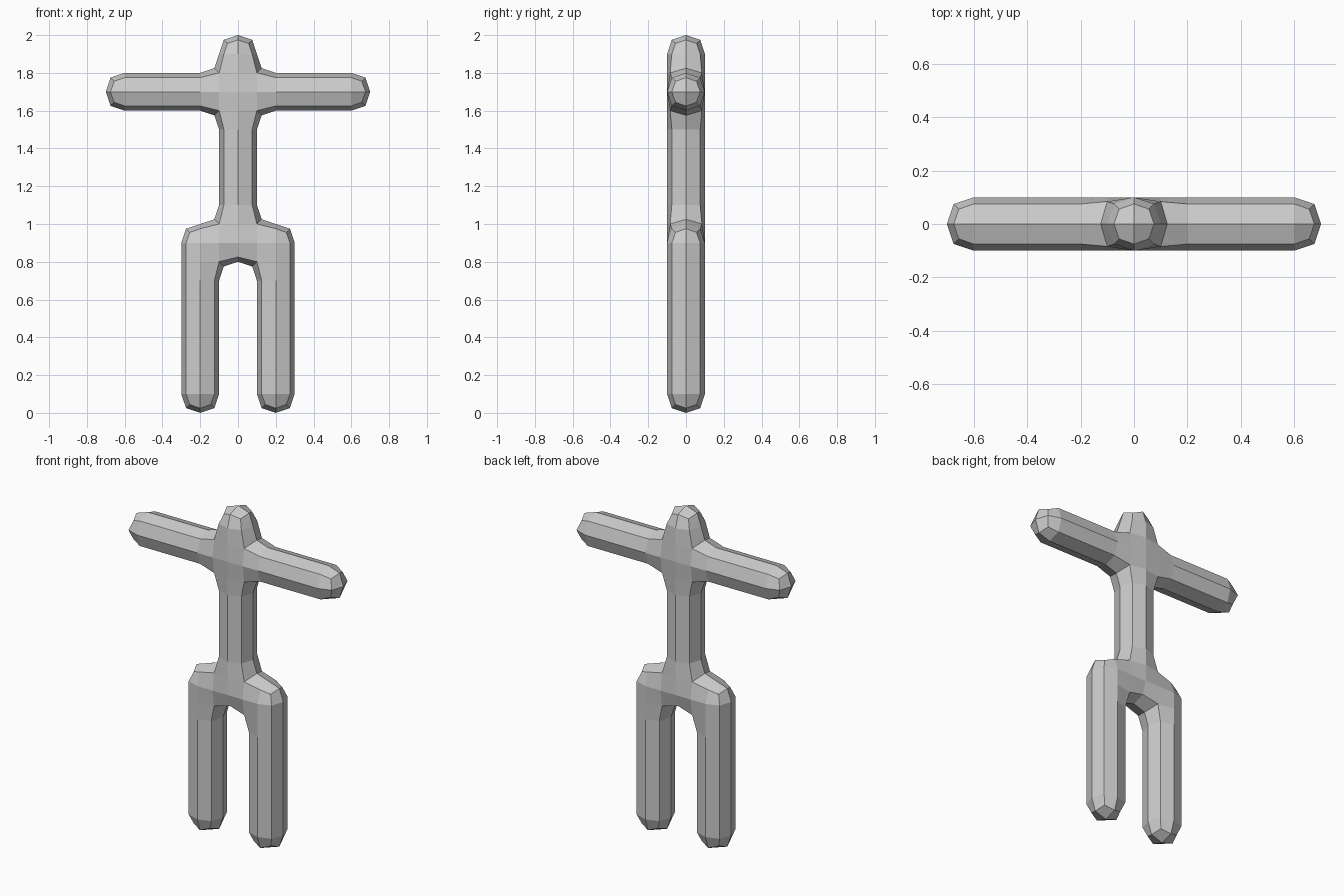
import bpy
import bmesh
from mathutils import Vector

if "Cube" in bpy.data.objects:
    bpy.data.objects.remove(bpy.data.objects["Cube"])

S = 0.2  # block size of the control cage

# Body parts as columns / rows of blocks (x index, z index)
legs = {(x, z) for x in (-1, 1) for z in range(4)}
hips = {(x, 4) for x in (-1, 0, 1)}
torso = {(0, z) for z in range(5, 8)}
arms = {(x, 8) for x in range(-3, 4)}
head = {(0, 9)}
blocks = legs | hips | torso | arms | head

# Skin the outside of the block layout with quads
bm = bmesh.new()
X, Y, Z = Vector((1, 0, 0)), Vector((0, 1, 0)), Vector((0, 0, 1))
for x, z in sorted(blocks):
    centre = Vector((x, 0, z + 0.5)) * S
    for n, u, v in ((X, Y, Z), (Y, Z, X), (Z, X, Y)):
        for s in (1, -1):
            if n != Y and (x + s * int(n.x), z + s * int(n.z)) in blocks:
                continue
            quad = [centre + (n * s + u * a * s + v * b) * S / 2
                    for a, b in ((-1, -1), (1, -1), (1, 1), (-1, 1))]
            bm.faces.new([bm.verts.new(p) for p in quad])
bmesh.ops.remove_doubles(bm, verts=bm.verts[:], dist=0.001)
bmesh.ops.recalc_face_normals(bm, faces=bm.faces[:])

mesh = bpy.data.meshes.new("body")
bm.to_mesh(mesh)
bm.free()
body = bpy.data.objects.new("body", mesh)
bpy.context.collection.objects.link(body)

# One round of smoothing subdivision gives the eight-sided limbs
sub = body.modifiers.new("round_off", 'SUBSURF')
sub.subdivision_type = 'CATMULL_CLARK'
sub.levels = 1
sub.render_levels = 1
sub.use_limit_surface = False
